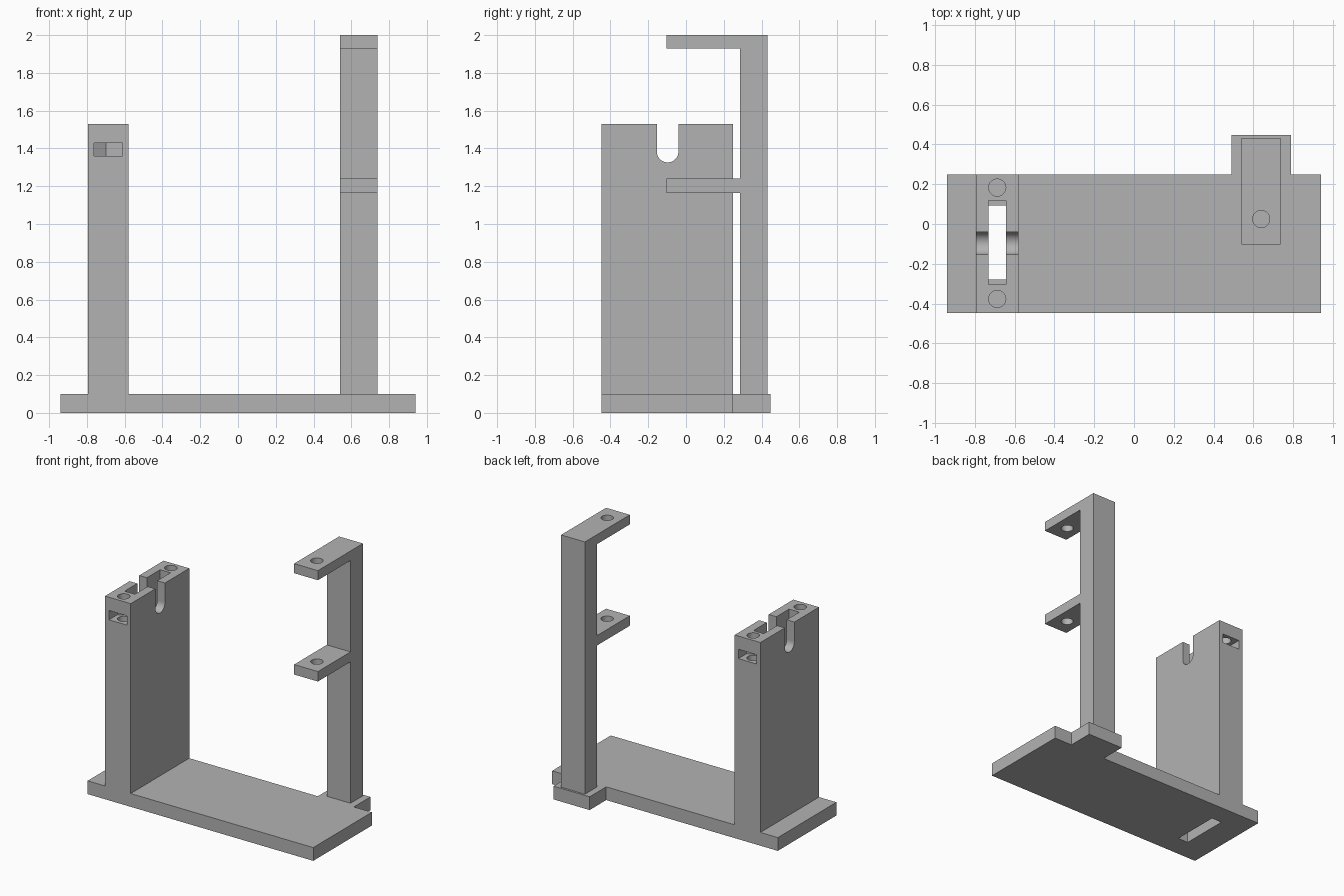
import bpy
import bmesh
import math
from mathutils import Vector

if "Cube" in bpy.data.objects:
    bpy.data.objects.remove(bpy.data.objects["Cube"])

# Single grey plastic material
GREY = (0.45, 0.45, 0.45, 1)
grey = bpy.data.materials.new("grey_plastic")
grey.use_nodes = True
grey.diffuse_color = GREY
grey.node_tree.nodes["Principled BSDF"].inputs["Base Color"].default_value = GREY


def prism(name, outline, sweep):
    """Extrude a flat outline of 3D points along a vector."""
    bm = bmesh.new()
    face = bm.faces.new([bm.verts.new(p) for p in outline])
    ext = bmesh.ops.extrude_face_region(bm, geom=[face])
    moved = [g for g in ext["geom"] if isinstance(g, bmesh.types.BMVert)]
    bmesh.ops.translate(bm, verts=moved, vec=Vector(sweep))
    bmesh.ops.recalc_face_normals(bm, faces=bm.faces)
    mesh = bpy.data.meshes.new(name)
    bm.to_mesh(mesh)
    bm.free()
    obj = bpy.data.objects.new(name, mesh)
    bpy.context.collection.objects.link(obj)
    mesh.materials.append(grey)
    return obj


def box(name, x, y, z):
    outline = [(x[0], y[0], z[0]), (x[1], y[0], z[0]),
               (x[1], y[1], z[0]), (x[0], y[1], z[0])]
    return prism(name, outline, (0, 0, z[1] - z[0]))


def rod(name, x, y, z, radius=0.043, sides=40):
    angles = [math.tau * i / sides for i in range(sides)]
    outline = [(x + radius * math.cos(a), y + radius * math.sin(a), z[0]) for a in angles]
    return prism(name, outline, (0, 0, z[1] - z[0]))


def cut(obj, cutter):
    cutter.hide_render = True
    mod = obj.modifiers.new("cut", "BOOLEAN")
    mod.operation = "DIFFERENCE"
    mod.solver = "EXACT"
    mod.object = cutter
    bpy.context.view_layer.objects.active = obj
    bpy.ops.object.modifier_apply(modifier=mod.name)
    bpy.data.objects.remove(cutter)


FRONT, BACK, MID = -0.447, 0.25, -0.097
TOWER_X, TOWER_TOP, BASE_TOP = -0.688, 1.53, 0.1
SLOT_X = (-0.731, -0.645)

# Base plate with a rear tab under the post, one outline
base = prism("base_plate", [
    (-0.94, FRONT, 0), (0.94, FRONT, 0), (0.94, BACK, 0), (0.79, BACK, 0),
    (0.79, 0.447, 0), (0.49, 0.447, 0), (0.49, BACK, 0), (-0.94, BACK, 0)],
    (0, 0, BASE_TOP))
cut(base, box("slot_cutter", SLOT_X, (-0.28, 0.092), (-0.1, 0.2)))

# Tower, hollowed by a long vertical slot
tower = box("tower", (-0.795, -0.581), (FRONT, BACK), (BASE_TOP, TOWER_TOP))
cut(tower, box("slot_cutter", SLOT_X, (-0.305, 0.118), (0, 1.7)))

# Round-bottomed axle notch across the tower
R, NOTCH_Z = 0.057, 1.383
arc = [math.pi + math.pi * i / 24 for i in range(25)]
notch = [(-1, MID + R * math.cos(a), NOTCH_Z + R * math.sin(a)) for a in arc]
notch += [(-1, MID + R, 1.7), (-1, MID - R, 1.7)]
cut(tower, prism("notch_cutter", notch, (0.8, 0, 0)))

# Screw holes and pointed nut pockets at both ends of the tower
for side in (-1, 1):
    cut(tower, rod("screw_cutter", TOWER_X, MID + side * 0.28, (1.25, 1.7)))
    pocket = [(x, MID + side * d, 1.36) for x, d in
              ((-0.762, 0.5), (-0.612, 0.5), (-0.612, 0.25), (-0.70, 0.212), (-0.762, 0.25))]
    cut(tower, prism("pocket_cutter", pocket, (0, 0, 0.07)))

# Upright post with two drilled arms, cut from one side profile
ARM, INNER, OUTER = -0.103, 0.285, 0.432
profile = [(INNER, BASE_TOP), (OUTER, BASE_TOP), (OUTER, 2), (ARM, 2), (ARM, 1.928),
           (INNER, 1.928), (INNER, 1.24), (ARM, 1.24), (ARM, 1.165), (INNER, 1.165)]
post = prism("post_with_arms", [(0.54, y, z) for y, z in profile], (0.198, 0, 0))
cut(post, rod("arm_hole_cutter", 0.64, 0.025, (1, 2.2)))

# Smooth the round cuts while keeping every corner sharp
for obj in (base, tower, post):
    bpy.ops.object.select_all(action="DESELECT")
    obj.select_set(True)
    bpy.context.view_layer.objects.active = obj
    bpy.ops.object.shade_smooth_by_angle(angle=math.radians(30))
